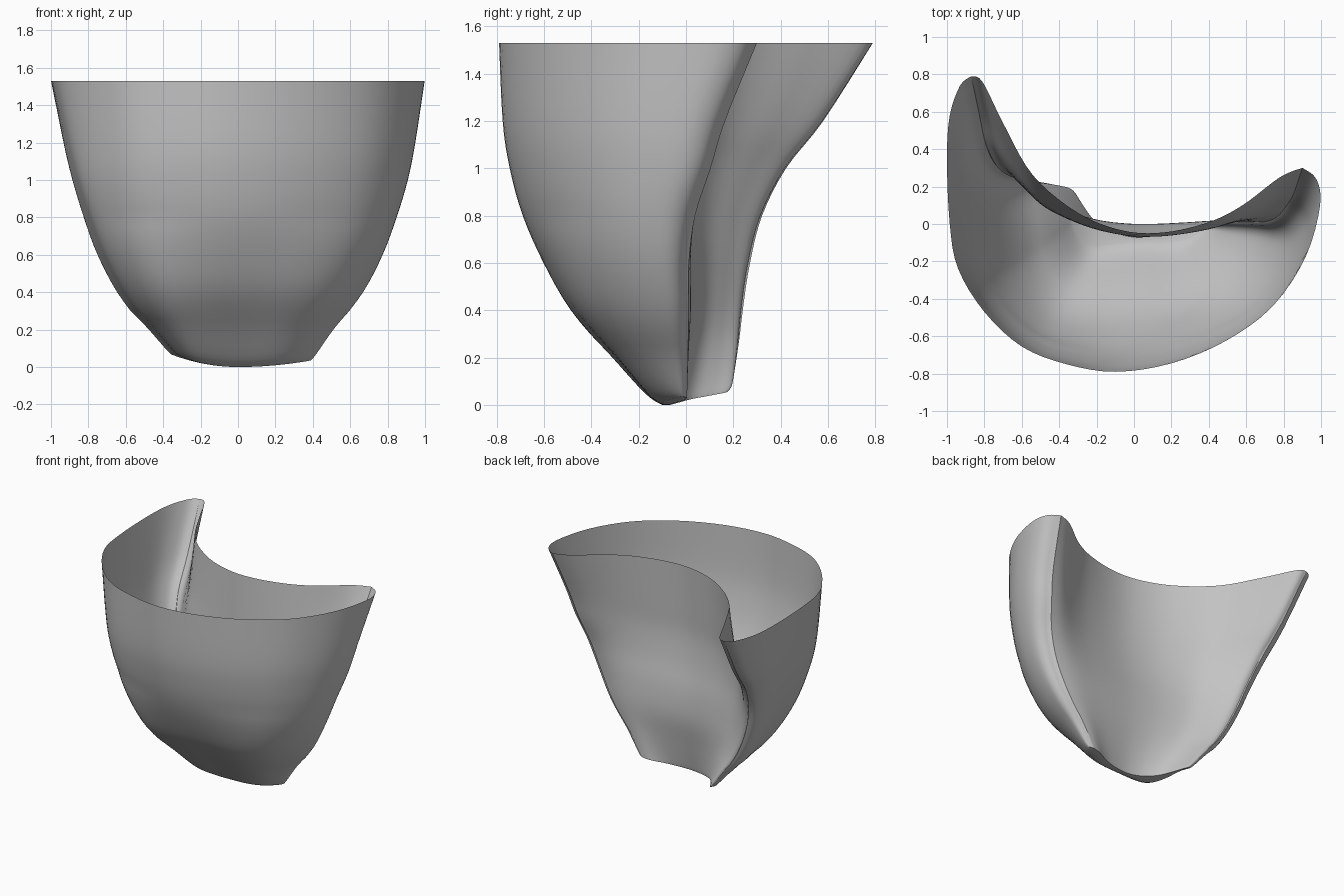
import bpy
import bmesh
import math

cube = bpy.data.objects.get("Cube")
if cube:
    bpy.data.objects.remove(cube, do_unlink=True)

# Rim outline: front wall from one tip to the other, then the hollow back wall
FRONT = [(-.87, .79), (-.93, .74), (-.985, .58), (-1, .35), (-.985, 0),
         (-.94, -.24), (-.8, -.47), (-.6, -.655), (-.36, -.75), (-.1, -.79),
         (.2, -.745), (.5, -.62), (.75, -.43), (.92, -.17), (.995, .1),
         (.975, .24), (.9, .3)]
BACK = [(.9, .3), (.78, .25), (.58, .1), (.4, .01), (.16, -.045), (-.06, -.035),
        (-.3, .06), (-.54, .26), (-.7, .54), (-.81, .76), (-.87, .79)]

# Height, side reaches, tip depths on each side, front depth, back depth
LEVELS = [(0, .39, .39, .18, 0, -.1, -.07),
          (.04, .42, .42, .2, 0, -.16, -.06),
          (.2, .53, .52, .22, 0, -.3, -.03),
          (.4, .68, .67, .24, 0, -.48, 0),
          (.6, .785, .775, .27, 0, -.6, -.01),
          (.8, .855, .85, .32, .03, -.69, -.045),
          (1, .91, .91, .42, .1, -.745, -.065),
          (1.2, .95, .95, .58, .16, -.775, -.06),
          (1.53, 1, 1, .79, .3, -.79, -.045)]
TOP = LEVELS[-1]


def smooth_path(points, steps):
    """Catmull-Rom curve through the points."""
    result = []
    last = len(points) - 1
    for i in range(last):
        a, b, c, d = (points[max(0, min(last, k))] for k in range(i - 1, i + 3))
        for s in range(steps):
            t = s / steps
            result.append(tuple(
                q + t * ((r - p) + t * ((2 * p - 5 * q + 4 * r - e)
                                        + t * (3 * (q - r) + e - p))) / 2
                for p, q, r, e in zip(a, b, c, d)))
    return result + [tuple(points[-1])]


def tip_line(u, left, right):
    return left + (right - left) * (u + 1) / 2


def place(u, y, level, is_front):
    """Carry a rim point down to the given level."""
    z, reach_l, reach_r, tip_l, tip_r, front, back = level
    rim_tip = tip_line(u, TOP[3], TOP[4])
    depth = (rim_tip - y) / (rim_tip - (TOP[5] if is_front else TOP[6]))
    tip = tip_line(u, tip_l, tip_r)
    x = u * (reach_l if u < 0 else reach_r)
    if is_front:
        # Taper the deep side lower down, and fill out the low belly
        if u < 0:
            x *= 1 - .12 * (1 - z / TOP[0]) * math.sin(math.pi * max(0, depth))
        depth *= 1 + .7 * u * u * (1 - u * u) * max(0, 1 - z / .8)
    lift = (.08 if u < 0 else .035) * u * u * max(0, 1 - z / .3)
    return x, tip + ((front if is_front else back) - tip) * depth, z + lift


# Pouch: stacked crescent sections, open at the rim
front_path = smooth_path(FRONT, 4)
back_path = smooth_path(BACK, 5)
outline = [(u, y, True) for u, y in front_path[:-1]]
outline += [(u, y, False) for u, y in back_path[:-1]]
seams = (0, len(front_path) - 1)

bm = bmesh.new()
rings = [[bm.verts.new(place(u, y, level, f)) for u, y, f in outline]
         for level in smooth_path(LEVELS, 4)]
count = len(outline)
for low, high in zip(rings, rings[1:]):
    for i in range(count):
        j = (i + 1) % count
        bm.faces.new((low[i], low[j], high[j], high[i]))
    # Keep the two side seams crisp
    for i in seams:
        bm.edges.get((low[i], high[i])).smooth = False

# Narrow base closing the bottom slit
base_edges = [bm.edges.get((rings[0][i], rings[0][(i + 1) % count]))
              for i in range(count)]
bmesh.ops.triangle_fill(bm, edges=base_edges, use_beauty=True)
bmesh.ops.recalc_face_normals(bm, faces=bm.faces)
bm.faces.ensure_lookup_table()
probe = min(bm.faces, key=lambda f: f.calc_center_median().y)
if probe.normal.y > 0:
    bmesh.ops.reverse_faces(bm, faces=bm.faces)

mesh = bpy.data.meshes.new("pouch_shell")
bm.to_mesh(mesh)
bm.free()
shell = bpy.data.objects.new("pouch_shell", mesh)
bpy.context.collection.objects.link(shell)

# Plain grey finish
grey = bpy.data.materials.new("light_grey")
grey.use_nodes = True
colour = (.55, .55, .55, 1)
grey.diffuse_color = colour
for node in grey.node_tree.nodes:
    if node.type == "BSDF_PRINCIPLED":
        node.inputs["Base Color"].default_value = colour
mesh.materials.append(grey)

bpy.ops.object.select_all(action="DESELECT")
shell.select_set(True)
bpy.context.view_layer.objects.active = shell
bpy.ops.object.shade_smooth_by_angle(angle=math.radians(40))
